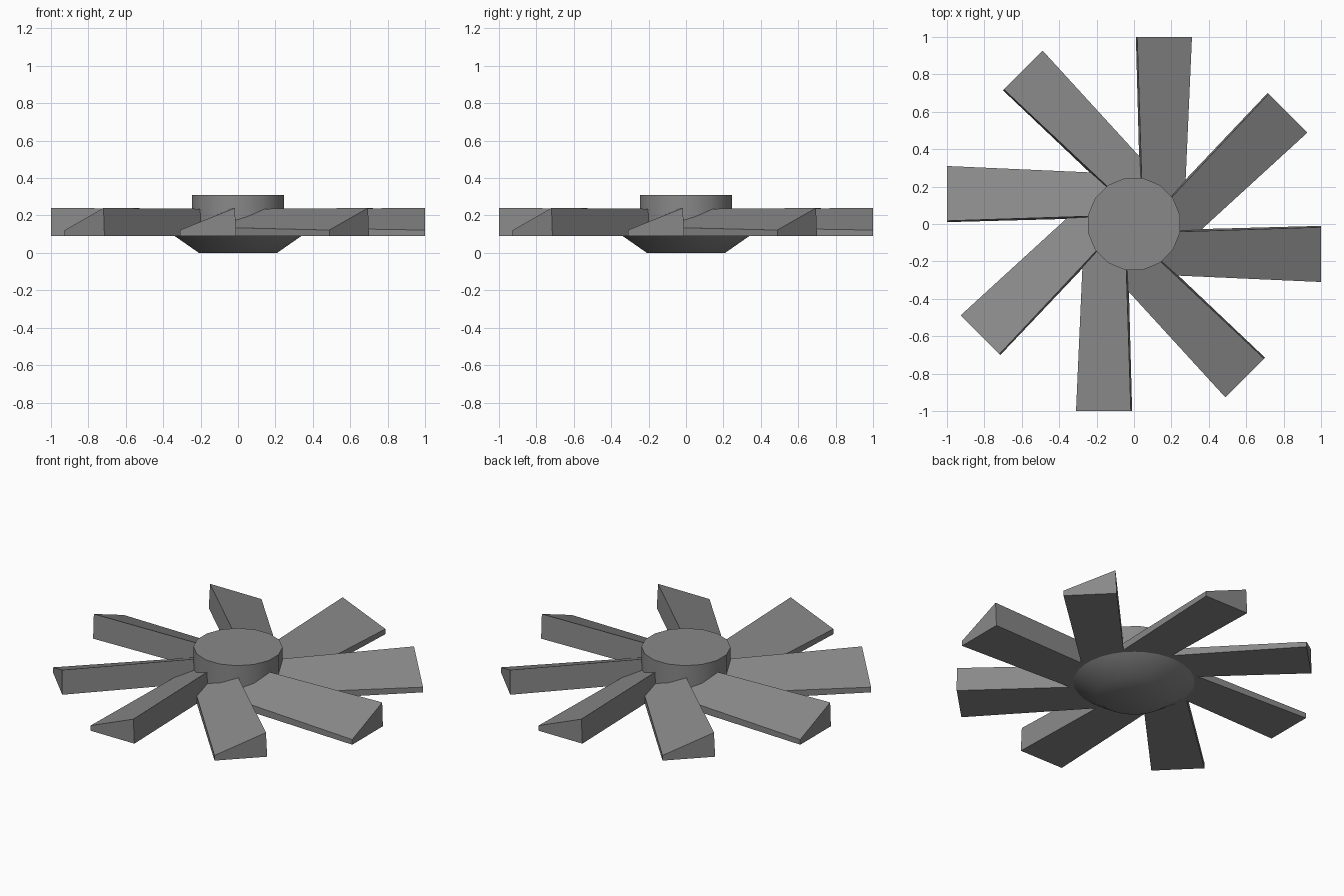
import bpy
import bmesh
from math import radians
from mathutils import Matrix

cube = bpy.data.objects.get("Cube")
if cube:
    bpy.data.objects.remove(cube)

# One plain grey for the whole fan
grey = bpy.data.materials.new("grey_metal")
grey.use_nodes = True
COLOUR = (0.25, 0.25, 0.25, 1)
grey.diffuse_color = COLOUR
grey.node_tree.nodes["Principled BSDF"].inputs["Base Color"].default_value = COLOUR


def finish(name, bm):
    bmesh.ops.recalc_face_normals(bm, faces=bm.faces)
    mesh = bpy.data.meshes.new(name)
    bm.to_mesh(mesh)
    bm.free()
    mesh.materials.append(grey)
    obj = bpy.data.objects.new(name, mesh)
    bpy.context.collection.objects.link(obj)
    return obj


def drum(name, r_low, r_high, z_low, z_high, sides):
    bm = bmesh.new()
    bmesh.ops.create_cone(
        bm, cap_ends=True, segments=sides, radius1=r_low, radius2=r_high,
        depth=z_high - z_low,
        matrix=Matrix.Translation((0, 0, (z_low + z_high) / 2))
        @ Matrix.Rotation(radians(180 / sides), 4, "Z"))
    obj = finish(name, bm)
    bpy.ops.object.select_all(action="DESELECT")
    obj.select_set(True)
    bpy.context.view_layer.objects.active = obj
    bpy.ops.object.shade_smooth_by_angle(angle=radians(35))


# Hub: upright cap above the blades, tapered base below them
drum("hub_cap", 0.25, 0.25, 0.09, 0.31, 16)
drum("hub_base", 0.21, 0.34, 0.0, 0.09, 32)

# Wedge-shaped blade sections (x, z) at the tip and at the root
TIP = [(-0.31, 0.09), (-0.01, 0.09), (-0.017, 0.24), (-0.31, 0.122)]
ROOT = [(-0.27, 0.09), (-0.034, 0.09), (-0.046, 0.235), (-0.27, 0.137)]


def blade(index, count):
    bm = bmesh.new()
    tip = [bm.verts.new((x, -1, z)) for x, z in TIP]
    root = [bm.verts.new((x, -0.1, z)) for x, z in ROOT]
    bm.faces.new(tip)
    bm.faces.new(root[::-1])
    for i in range(4):
        j = (i + 1) % 4
        bm.faces.new((tip[i], root[i], root[j], tip[j]))
    bm.transform(Matrix.Rotation(radians(360 * index / count), 4, "Z"))
    finish(f"blade_{index + 1}", bm)


for k in range(8):
    blade(k, 8)
